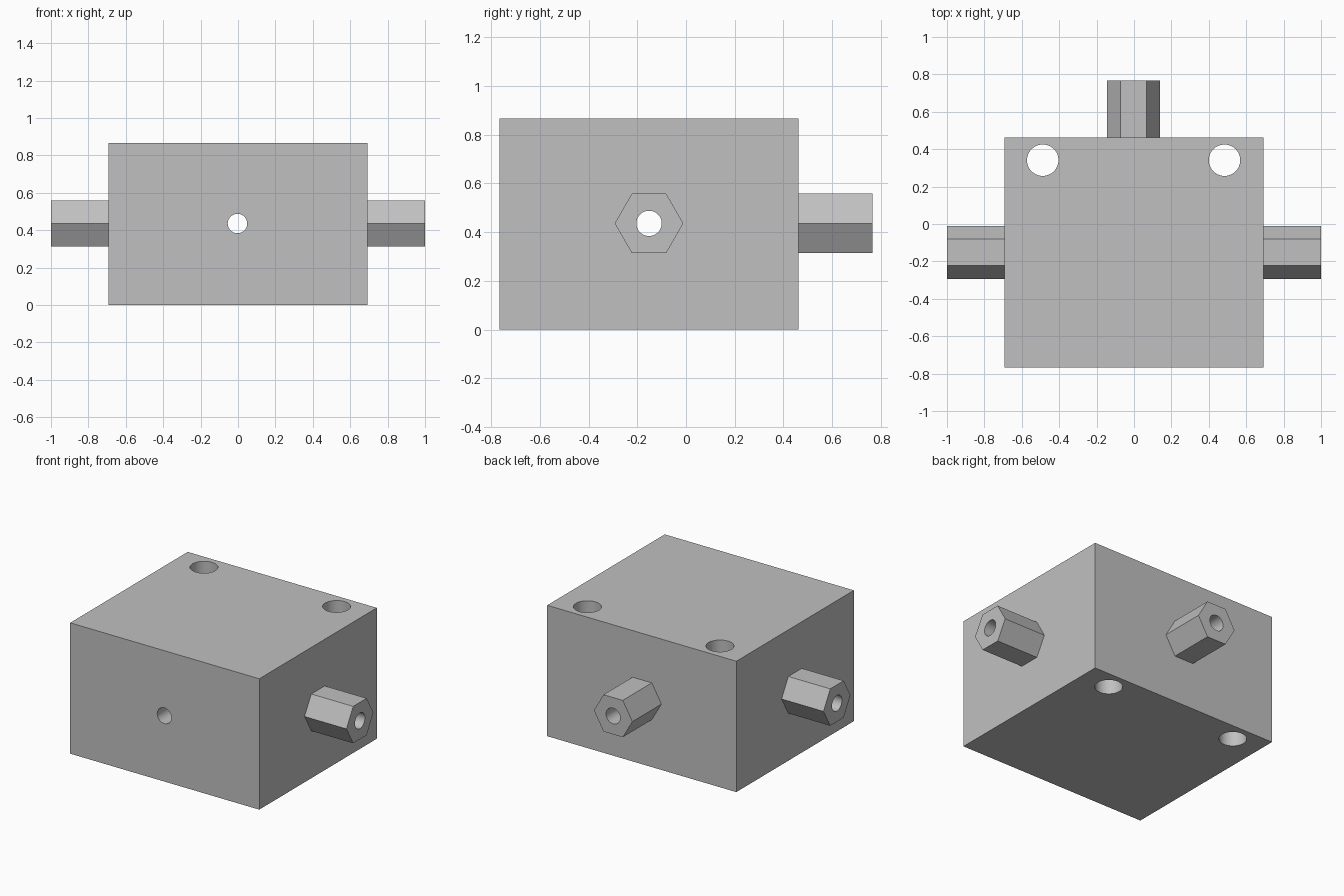
import bpy
import math
from mathutils import Vector

default = bpy.data.objects.get("Cube")
if default:
    bpy.data.objects.remove(default, do_unlink=True)

# Single metal colour
metal = bpy.data.materials.new("light grey metal")
metal.use_nodes = True
grey = (0.527, 0.527, 0.527, 1.0)
metal.diffuse_color = grey
metal.node_tree.nodes["Principled BSDF"].inputs["Base Color"].default_value = grey

# Main dimensions
HALF_X, FRONT, BACK, HEIGHT = 0.693, -0.767, 0.463, 0.867
PORT_Z, SIDE_Y, BACK_X = 0.436, -0.152, -0.003
BACK_END = 0.767
HEX_R, BORE_R, MOUNT_R = 0.141, 0.052, 0.084
EMBED = 0.05


def rod(name, start, end, radius, sides):
    """Prism between two points; a vertex pair lies on the horizontal axis."""
    start, end = Vector(start), Vector(end)
    axis = end - start
    bpy.ops.mesh.primitive_cylinder_add(
        vertices=sides, radius=radius, depth=axis.length, location=(start + end) / 2)
    obj = bpy.context.object
    obj.name = name
    if abs(axis.x) > 0.9 * axis.length:
        obj.rotation_euler = (0, math.pi / 2, 0)
    elif abs(axis.y) > 0.9 * axis.length:
        # Turn the hexagon so its flats are top and bottom
        obj.rotation_euler = (math.pi / 2, math.pi / 2, 0)
    obj.data.materials.append(metal)
    return obj


def combine(target, tool, operation):
    """Apply a boolean and discard the tool."""
    mod = target.modifiers.new(operation.lower(), 'BOOLEAN')
    mod.operation = operation
    mod.solver = 'EXACT'
    mod.object = tool
    bpy.context.view_layer.objects.active = target
    bpy.ops.object.modifier_apply(modifier=mod.name)
    bpy.data.objects.remove(tool, do_unlink=True)


# Block
bpy.ops.mesh.primitive_cube_add(size=1, location=(0, (FRONT + BACK) / 2, HEIGHT / 2))
block = bpy.context.object
block.name = "manifold_block"
block.scale = (2 * HALF_X, BACK - FRONT, HEIGHT)
bpy.ops.object.transform_apply(location=True, rotation=True, scale=True)
block.data.materials.append(metal)

# Hexagonal fittings on both sides and the back
for side, name in ((1, "left_fitting"), (-1, "right_fitting")):
    fitting = rod(name, (side * (HALF_X - EMBED), SIDE_Y, PORT_Z),
                  (side, SIDE_Y, PORT_Z), HEX_R, 6)
    combine(block, fitting, 'UNION')
fitting = rod("back_fitting", (BACK_X, BACK - EMBED, PORT_Z),
              (BACK_X, BACK_END, PORT_Z), HEX_R, 6)
combine(block, fitting, 'UNION')

# Crossing bores through the fittings
combine(block, rod("cross_bore", (-1.2, SIDE_Y, PORT_Z), (1.2, SIDE_Y, PORT_Z),
                   BORE_R, 48), 'DIFFERENCE')
combine(block, rod("long_bore", (BACK_X, -1, PORT_Z), (BACK_X, 1, PORT_Z),
                   BORE_R, 48), 'DIFFERENCE')

# Vertical mounting holes
for x in (-0.488, 0.484):
    combine(block, rod("mounting_hole", (x, 0.341, -0.2), (x, 0.341, HEIGHT + 0.2),
                       MOUNT_R, 48), 'DIFFERENCE')

# Smooth bores, crisp edges
bpy.ops.object.select_all(action='DESELECT')
block.select_set(True)
bpy.context.view_layer.objects.active = block
bpy.ops.object.shade_smooth_by_angle(angle=math.radians(30))
